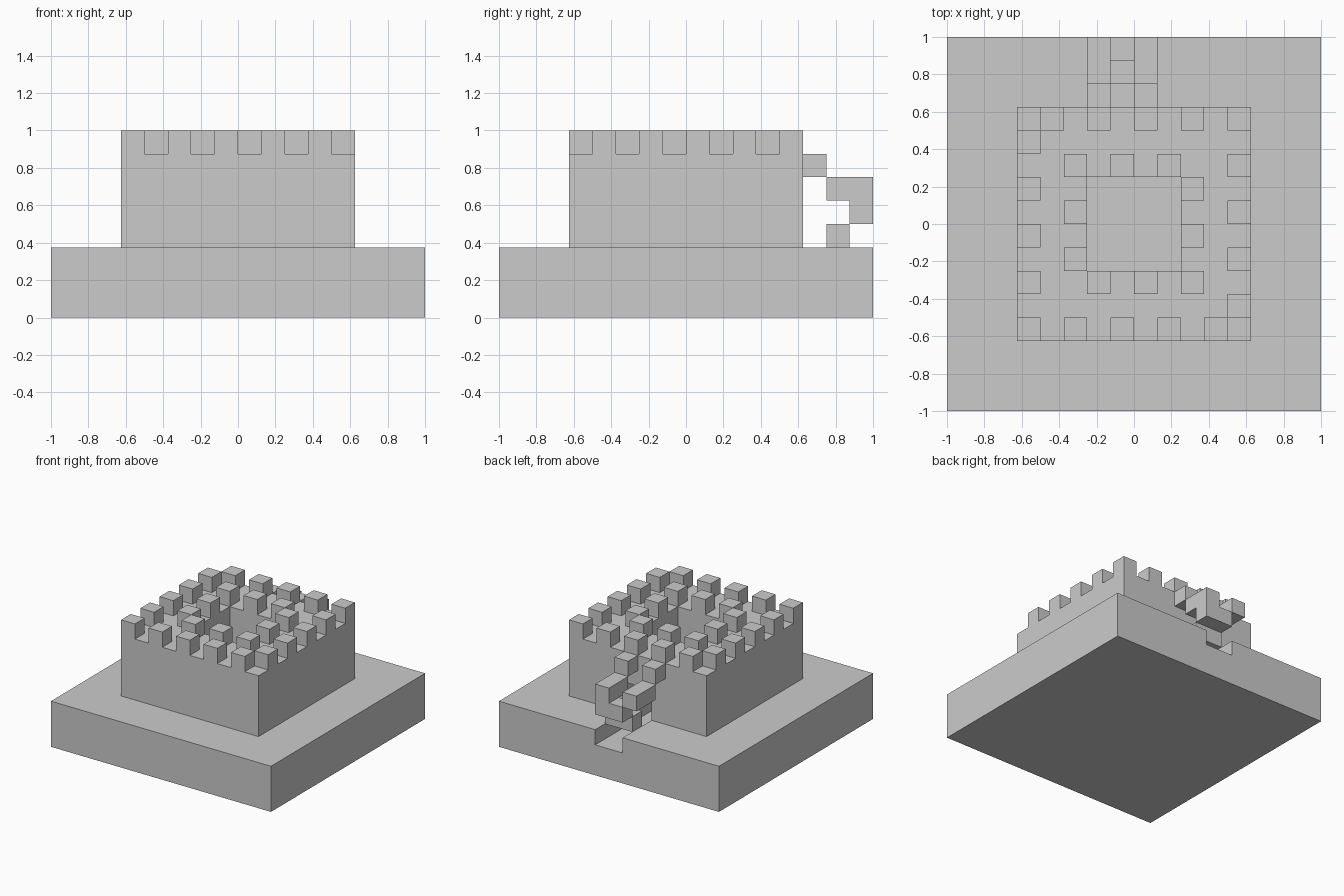
import bpy
import bmesh
from mathutils import Matrix, Vector

U = 0.125  # one block

cube = bpy.data.objects.get("Cube")
if cube:
    bpy.data.objects.remove(cube, do_unlink=True)

stone = bpy.data.materials.new("grey_stone")
stone.use_nodes = True
GREY = (0.6, 0.6, 0.6, 1)
stone.diffuse_color = GREY
stone.node_tree.nodes["Principled BSDF"].inputs["Base Color"].default_value = GREY


def blocks(name, boxes):
    """One object from boxes given as (low corner, high corner) in block units."""
    bm = bmesh.new()
    for low, high in boxes:
        low, high = Vector(low) * U, Vector(high) * U
        matrix = Matrix.Translation((low + high) / 2) @ Matrix.Diagonal((high - low).to_4d())
        bmesh.ops.create_cube(bm, size=1, matrix=matrix)
    mesh = bpy.data.meshes.new(name)
    bm.to_mesh(mesh)
    bm.free()
    mesh.materials.append(stone)
    obj = bpy.data.objects.new(name, mesh)
    bpy.context.collection.objects.link(obj)
    return obj


def cut(target, low, high):
    """Carve a box out of the target."""
    cutter = blocks("cutter", [(low, high)])
    cutter.hide_render = True
    mod = target.modifiers.new("cut", 'BOOLEAN')
    mod.operation = 'DIFFERENCE'
    mod.solver = 'EXACT'
    mod.object = cutter
    bpy.context.view_layer.objects.active = target
    bpy.ops.object.modifier_apply(modifier=mod.name)
    bpy.data.objects.remove(cutter, do_unlink=True)


def merlons(name, half, parity):
    """Checkerboard teeth around a square ring."""
    ring = range(-half, half)
    ends = (-half, half - 1)
    blocks(name, [((i, j, 7), (i + 1, j + 1, 8)) for i in ring for j in ring
                  if (i in ends or j in ends) and (i + j) % 2 == parity])


# Broad base with the sunken path and courtyard
base = blocks("base", [((-8, -8, 0), (8, 8, 3))])
cut(base, (-2, -2, 2), (2, 2, 4))
cut(base, (-1, 1, 2), (1, 9, 4))

# Square keep with an open courtyard and a back gate
keep = blocks("keep_walls", [((-5, -5, 3), (5, 5, 7))])
cut(keep, (-2, -2, 2), (2, 2, 8))
cut(keep, (-1, 1, 2), (1, 6, 5))

# Battlements
merlons("outer_battlements", 5, 0)
merlons("inner_battlements", 3, 1)

# Stepped arms and ledges over the back gate
for name, x in (("right_arm", -2), ("left_arm", 0)):
    blocks(name, [((x, 5, 6), (x + 1, 6, 7)), ((x, 6, 5), (x + 1, 8, 6))])
blocks("upper_ledge", [((-1, 7, 4), (1, 8, 5))])
blocks("lower_ledge", [((-1, 6, 3), (1, 7, 4))])
